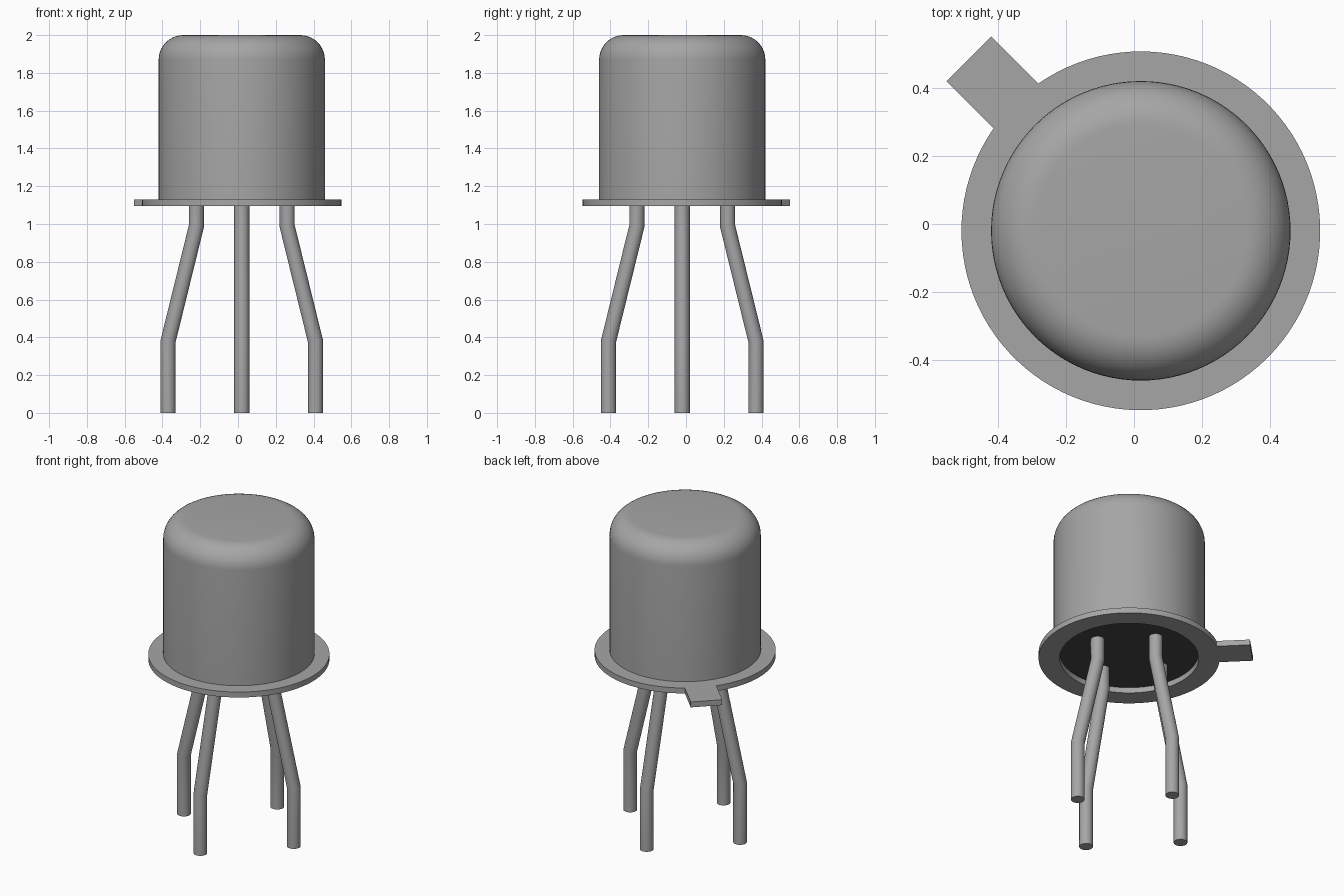
import bpy, bmesh, math
from mathutils import Matrix, Vector

cube = bpy.data.objects.get("Cube")
if cube:
    bpy.data.objects.remove(cube, do_unlink=True)

CX, CY = 0.02, -0.02             # axis of the can
FLANGE_Z, CAN_Z, TOP_Z = 1.095, 1.13, 2.0


def material(name, value):
    m = bpy.data.materials.new(name)
    m.use_nodes = True
    colour = (value, value, value, 1)
    m.diffuse_color = colour
    m.node_tree.nodes["Principled BSDF"].inputs["Base Color"].default_value = colour
    return m


metal = material("grey metal", 0.38)
dark = material("dark base", 0.06)


def finish(bm, name, *mats, angle=40):
    bmesh.ops.recalc_face_normals(bm, faces=bm.faces[:])
    mesh = bpy.data.meshes.new(name)
    bm.to_mesh(mesh)
    bm.free()
    ob = bpy.data.objects.new(name, mesh)
    ob.location = (CX, CY, 0)
    bpy.context.collection.objects.link(ob)
    for m in mats:
        mesh.materials.append(m)
    bpy.ops.object.select_all(action='DESELECT')
    ob.select_set(True)
    bpy.context.view_layer.objects.active = ob
    bpy.ops.object.shade_smooth_by_angle(angle=math.radians(angle))
    return ob


def bridge(bm, a, b):
    n = len(a)
    for i in range(n):
        j = (i + 1) % n
        bm.faces.new((a[i], a[j], b[j], b[i]))


def ring(bm, radius, z, n, tilt=0.0, x0=0.0):
    angles = [2 * math.pi * i / n for i in range(n)]
    return [bm.verts.new((x0 + radius * math.cos(t), radius * math.sin(t),
                          z + tilt * radius * math.cos(t))) for t in angles]


# Can: straight wall, rounded shoulder, flat top, dark underside
R, FILLET = 0.44, 0.13
profile = [(R, CAN_Z)]
for i in range(11):
    t = math.pi / 2 * i / 10
    profile.append((R - FILLET + FILLET * math.cos(t), TOP_Z - FILLET + FILLET * math.sin(t)))
bm = bmesh.new()
loops = [ring(bm, r, z, 96) for r, z in profile]
for a, b in zip(loops, loops[1:]):
    bridge(bm, a, b)
bm.faces.new(loops[-1])
bm.faces.new(loops[0]).material_index = 1
finish(bm, "can", metal, dark)

# Flange: flat ring whose outline includes the square locating tab
OUTER, INNER, TAB_HALF, TAB_END = 0.527, 0.405, 0.093, 0.714
start = math.asin(TAB_HALF / OUTER)
corner = math.atan2(TAB_HALF, TAB_END)
N = 96
outline = [(corner, math.hypot(TAB_HALF, TAB_END))]
outline += [(start + (2 * math.pi - 2 * start) * i / N, OUTER) for i in range(N + 1)]
outline += [(-corner, math.hypot(TAB_HALF, TAB_END))]
turn = math.radians(135)
bm = bmesh.new()


def flat_loop(z, inner):
    return [bm.verts.new(((INNER if inner else r) * math.cos(t + turn),
                          (INNER if inner else r) * math.sin(t + turn), z))
            for t, r in outline]


sides = [flat_loop(FLANGE_Z, True), flat_loop(FLANGE_Z, False),
         flat_loop(CAN_Z, False), flat_loop(CAN_Z, True)]
for i in range(4):
    bridge(bm, sides[i], sides[(i + 1) % 4])
finish(bm, "flange_with_tab", metal, angle=30)

# Four splayed wire legs, mitred at both bends
LEG_R, X_TOP, X_LOW = 0.04, 0.24, 0.39
Z_HIGH, Z_LOW = 0.99, 0.38
miter = math.tan(math.atan((X_LOW - X_TOP) / (Z_HIGH - Z_LOW)) / 2)
for k, side in enumerate(("left", "back", "right", "front")):
    bm = bmesh.new()
    loops = [ring(bm, LEG_R, z, 24, tilt, x) for x, z, tilt in (
        (X_TOP, CAN_Z, 0), (X_TOP, Z_HIGH, miter), (X_LOW, Z_LOW, miter), (X_LOW, 0, 0))]
    for a, b in zip(loops, loops[1:]):
        bridge(bm, a, b)
    bm.faces.new(loops[0])
    bm.faces.new(loops[-1])
    bmesh.ops.rotate(bm, verts=bm.verts[:], cent=Vector(),
                     matrix=Matrix.Rotation(k * math.pi / 2, 3, 'Z'))
    finish(bm, side + "_leg", metal)
